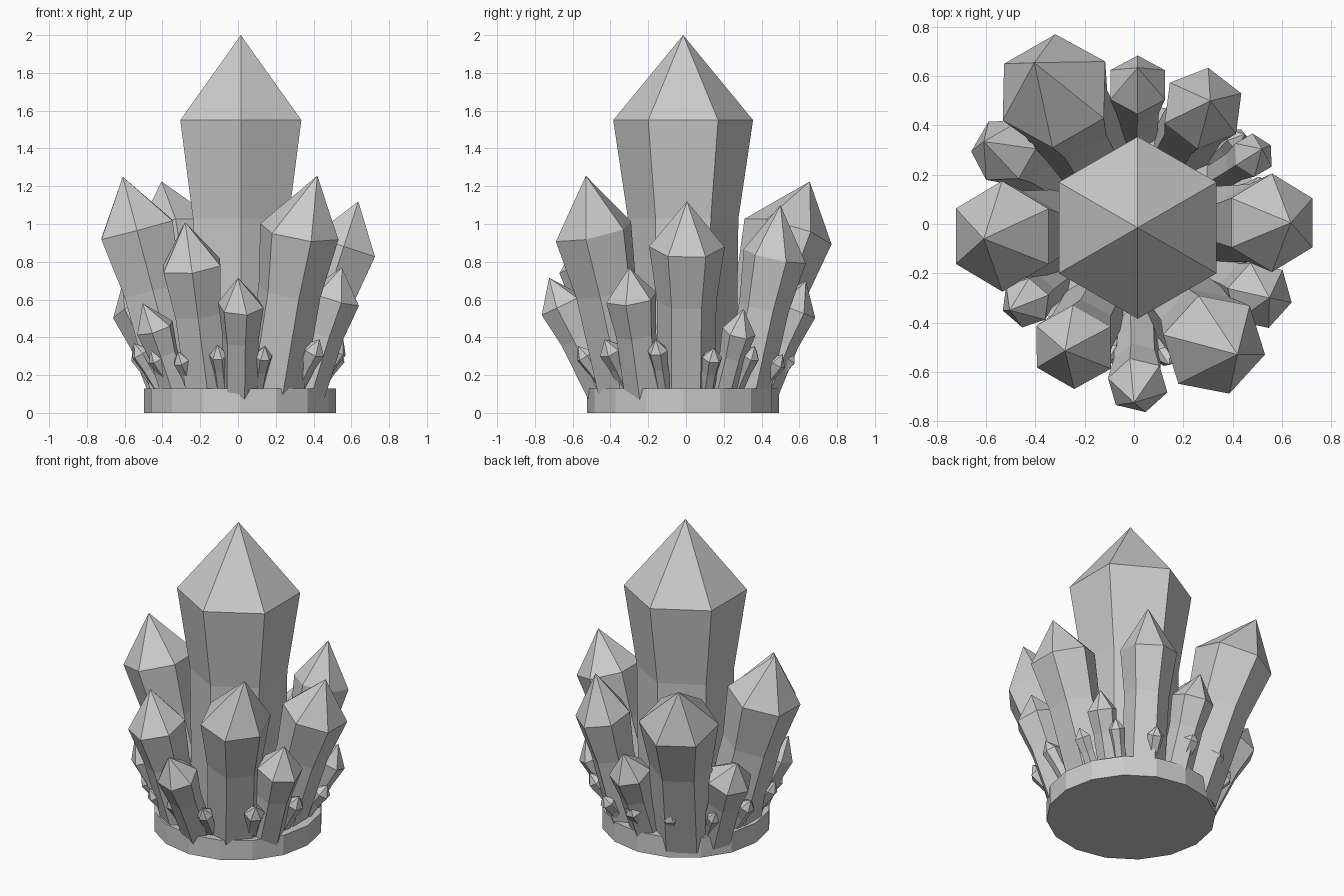
import bpy, bmesh, math
from mathutils import Vector

if "Cube" in bpy.data.objects:
    bpy.data.objects.remove(bpy.data.objects["Cube"])

CX, CY = 0.01, -0.015


def finish(bm, name):
    bmesh.ops.recalc_face_normals(bm, faces=bm.faces)
    mesh = bpy.data.meshes.new(name)
    bm.to_mesh(mesh)
    bm.free()
    obj = bpy.data.objects.new(name, mesh)
    bpy.context.collection.objects.link(obj)
    return obj


def crystal(name, base, shoulder, tip, radius, phase=30, sides=6):
    """Prism along base-shoulder, slightly flared in its upper third, with a pointed cap."""
    base, shoulder, tip = Vector(base), Vector(shoulder), Vector(tip)
    rot = Vector((0, 0, 1)).rotation_difference(shoulder - base)
    bm = bmesh.new()
    rings = []
    for t, k in ((0, 0.76), (0.64, 0.79), (1, 1)):
        c = base.lerp(shoulder, t)
        ring = []
        for i in range(sides):
            a = math.radians(phase) + math.tau * i / sides
            ring.append(bm.verts.new(c + rot @ Vector((math.cos(a), math.sin(a), 0)) * radius * k))
        rings.append(ring)
    top = bm.verts.new(tip)
    bm.faces.new(rings[0][::-1])
    for i in range(sides):
        j = (i + 1) % sides
        for lo, hi in zip(rings, rings[1:]):
            bm.faces.new((lo[i], lo[j], hi[j], hi[i]))
        bm.faces.new((rings[-1][i], rings[-1][j], top))
    return finish(bm, name)


# Base disc
bpy.ops.mesh.primitive_cylinder_add(vertices=16, radius=0.508, depth=0.13, location=(CX, CY, 0.065),
                                    rotation=(0, 0, 0))
bpy.context.object.name = "base_disc"

# Central crystal
crystal("central_crystal", (0.015, -0.015, 0.1), (0.015, -0.015, 1.55), (0.015, -0.015, 2.0), 0.37)

# Large and medium crystals: base xy, shoulder, tip, radius, phase
Z0 = 0.08
outer = {
    "large_crystal_left": ((-0.30, -0.03), (-0.535, -0.05, 0.97), (-0.61, -0.06, 1.25), 0.225, 30),
    "large_crystal_front_right": ((0.18, -0.30), (0.325, -0.49, 0.96), (0.42, -0.53, 1.255), 0.215, 48),
    "large_crystal_right": ((0.30, 0.0), (0.56, 0.005, 0.88), (0.637, 0.005, 1.12), 0.20, 30),
    "large_crystal_back_right": ((0.19, 0.31), (0.28, 0.47, 0.83), (0.31, 0.50, 1.10), 0.17, 22),
    "large_crystal_back_left": ((-0.18, 0.28), (-0.325, 0.54, 0.96), (-0.405, 0.655, 1.225), 0.24, 30),
    "large_crystal_front_left": ((-0.155, -0.33), (-0.245, -0.50, 0.78), (-0.28, -0.515, 1.01), 0.175, 30),
    "medium_crystal_front": ((0.01, -0.42), (0.015, -0.655, 0.57), (0.0, -0.725, 0.715), 0.125, 45),
    "medium_crystal_right": ((0.35, -0.22), (0.51, -0.29, 0.61), (0.55, -0.30, 0.77), 0.14, 47),
    "medium_crystal_front_left": ((-0.32, -0.23), (-0.44, -0.32, 0.45), (-0.505, -0.35, 0.58), 0.105, 20),
    "medium_crystal_left": ((-0.35, 0.19), (-0.53, 0.30, 0.55), (-0.61, 0.335, 0.69), 0.14, 0),
    "medium_crystal_back": ((0.01, 0.38), (0.015, 0.565, 0.55), (0.015, 0.635, 0.70), 0.128, 30),
    "medium_crystal_back_right": ((0.34, 0.19), (0.485, 0.28, 0.43), (0.52, 0.305, 0.55), 0.09, 30),
}
for name, (b, s, t, r, ph) in outer.items():
    crystal(name, (*b, Z0), s, t, r, ph)

# Tiny crystals around the rim: angle, tip distance, tip height, radius
tiny = [(-16, 0.58, 0.39, 0.055), (-45, 0.61, 0.39, 0.062), (-76, 0.59, 0.355, 0.05),
        (-101, 0.57, 0.36, 0.05), (-124, 0.57, 0.325, 0.047), (-143, 0.58, 0.335, 0.045),
        (-165, 0.57, 0.37, 0.05), (15, 0.57, 0.345, 0.055), (39, 0.58, 0.355, 0.05),
        (64, 0.57, 0.31, 0.05), (89, 0.57, 0.34, 0.055), (115, 0.58, 0.35, 0.055),
        (143, 0.58, 0.33, 0.045), (168, 0.57, 0.35, 0.05)]
for i, (deg, dist, h, r) in enumerate(tiny):
    d = Vector((math.cos(math.radians(deg)), math.sin(math.radians(deg)), 0))
    base = d * 0.40 + Vector((0, 0, 0.09))
    tip = d * dist + Vector((0, 0, h))
    crystal(f"tiny_crystal_{i + 1}", base, base.lerp(tip, 0.8), tip, r, deg + 30)
